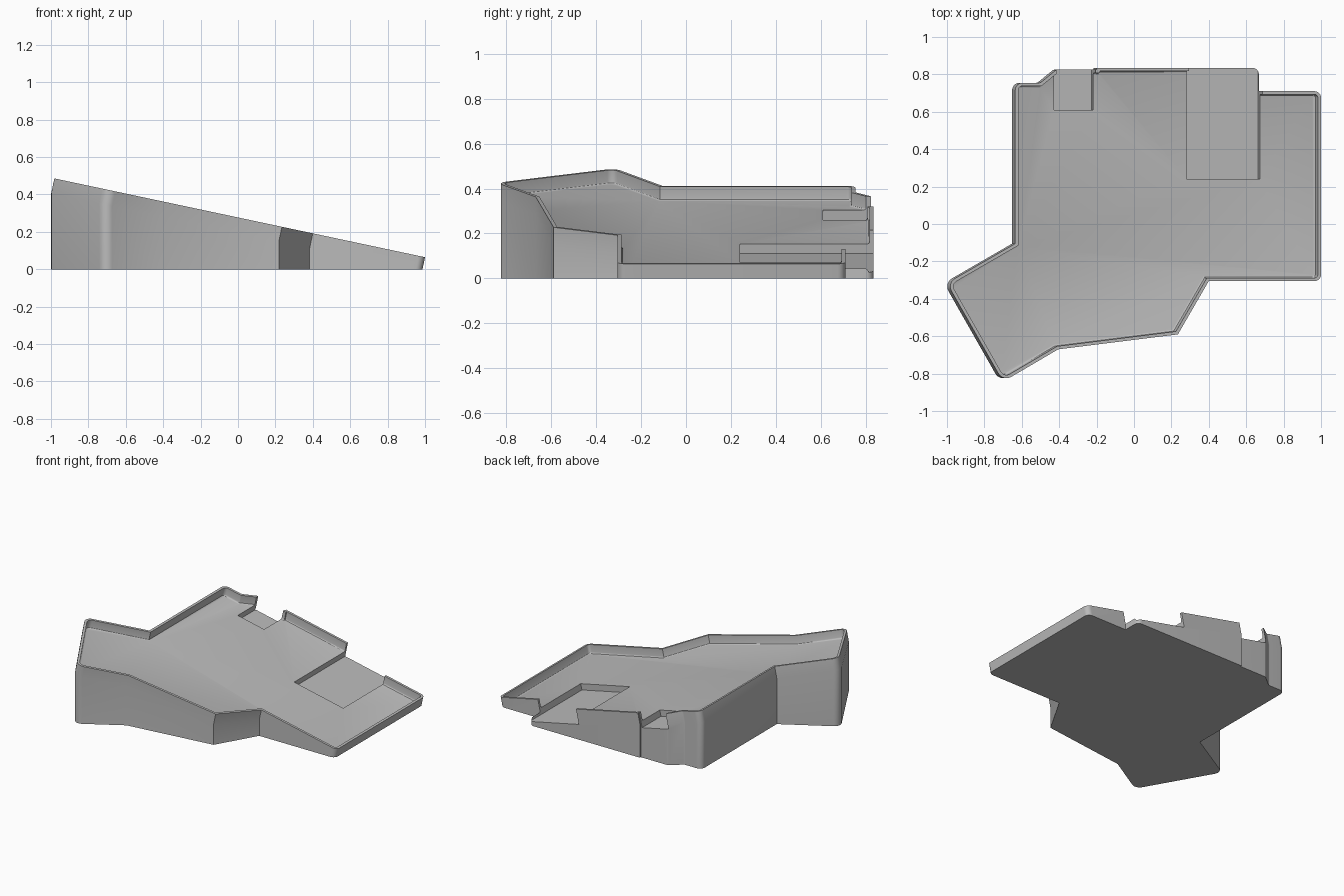
import bpy, bmesh, math
from mathutils import Vector

cube = bpy.data.objects.get("Cube")
if cube:
    bpy.data.objects.remove(cube, do_unlink=True)

TILT = math.radians(12)      # sideways slope of the tray
RIM_Z = 0.277                # rim height at the centre
TRAY = 0.08                  # height of the tilted part of the wall
FLOOR = 0.063                # depth of the tray floor
POCKET = 0.107               # depth of the pocket floors
WALL = 0.017

# Rim outline, counter-clockwise: x, y, corner radius
OUTLINE = [
    (-0.635, 0.755, 0.04), (-1.0 + 0.365, -0.105, 0), (-1.0, -0.316, 0.05),
    (-0.7, -0.843, 0.05), (-0.405, -0.67, 0), (0.235, -0.59, 0),
    (0.4, -0.305, 0), (1.0, -0.305, 0.035), (1.0, 0.71, 0.035),
    (0.684, 0.71, 0), (0.684, 0.835, 0.035), (-0.2, 0.835, 0),
    (-0.2, 0.825, 0), (-0.415, 0.825, 0.02), (-0.5, 0.755, 0.02),
]


def inset(points, d):
    """Move every side of the outline inwards by d."""
    result = []
    for i, (x, y, r) in enumerate(points):
        p = Vector((x, y))
        a = (p - Vector(points[i - 1][:2])).normalized()
        b = (Vector(points[(i + 1) % len(points)][:2]) - p).normalized()
        na, nb = Vector((-a.y, a.x)), Vector((-b.y, b.x))
        q = p + (na + nb) * d / (1 + na.dot(nb))
        result.append((q.x, q.y, max(r - d, 0.006) if r else 0))
    return result


def rounded(points, steps=8):
    """Replace corners that have a radius by arcs."""
    result = []
    for i, (x, y, r) in enumerate(points):
        p = Vector((x, y))
        if not r:
            result.append(p)
            continue
        a = (Vector(points[i - 1][:2]) - p).normalized()
        b = (Vector(points[(i + 1) % len(points)][:2]) - p).normalized()
        half = a.angle(b) / 2
        centre = p + (a + b).normalized() * r / math.sin(half)
        start = p + a * r / math.tan(half) - centre
        end = p + b * r / math.tan(half) - centre
        turn = start.angle_signed(end)
        for k in range(steps + 1):
            t = -turn * k / steps
            c, s = math.cos(t), math.sin(t)
            result.append(centre + Vector((start.x * c - start.y * s,
                                           start.x * s + start.y * c)))
    return result


def tilted(p, w):
    """Point at height w over the sloping rim plane."""
    return Vector((p.x + w * math.sin(TILT), p.y,
                   RIM_Z - p.x * math.tan(TILT) + w * math.cos(TILT)))


def loft(name, rings, cut_ground=False):
    """Closed solid through rings listed from top to bottom."""
    bm = bmesh.new()
    loops = [[bm.verts.new(v) for v in ring] for ring in rings]
    for upper, lower in zip(loops, loops[1:]):
        for i in range(len(upper)):
            bm.faces.new((upper[i - 1], lower[i - 1], lower[i], upper[i]))
    bm.faces.new(loops[0])
    bm.faces.new(loops[-1][::-1])
    if cut_ground:
        cut = bmesh.ops.bisect_plane(
            bm, geom=bm.verts[:] + bm.edges[:] + bm.faces[:],
            plane_co=(0, 0, 0), plane_no=(0, 0, 1), clear_inner=True)
        edges = [e for e in cut["geom_cut"] if isinstance(e, bmesh.types.BMEdge)]
        bmesh.ops.edgeloop_fill(bm, edges=edges)
    bmesh.ops.recalc_face_normals(bm, faces=bm.faces[:])
    mesh = bpy.data.meshes.new(name)
    bm.to_mesh(mesh)
    bm.free()
    obj = bpy.data.objects.new(name, mesh)
    bpy.context.collection.objects.link(obj)
    return obj


# Body: tilted tray wall, then straight down to the ground
rim = rounded(OUTLINE)
skirt = [tilted(p, -TRAY) for p in rim]
body = loft("tray_body", [[tilted(p, 0) for p in rim], skirt,
                          [Vector((v.x, v.y, -0.2)) for v in skirt]], True)

# Tray hollow with a small fillet around the floor
inner = inset(OUTLINE, WALL)
FILLET = 0.011
rings = [[tilted(p, 0.05) for p in rounded(inner)]]
for k in range(4):
    t = math.pi / 2 * k / 3
    shrink = FILLET * (1 - math.cos(t))
    depth = FLOOR - FILLET + FILLET * math.sin(t)
    rings.append([tilted(p, -depth)
                  for p in rounded(inset(OUTLINE, WALL + shrink))])
cutters = [loft("hollow_cutter", rings)]

# Two pockets that open through the back wall
for name, x0, x1, y0 in (("large_pocket_cutter", 0.294, 0.686, 0.24),
                         ("small_pocket_cutter", -0.415, -0.205, 0.61)):
    box = [Vector(c) for c in ((x0, y0), (x1, y0), (x1, 0.95), (x0, 0.95))]
    cutters.append(loft(name, [[tilted(p, w) for p in box]
                               for w in (0.06, -POCKET)]))

bpy.context.view_layer.objects.active = body
for cutter in cutters:
    mod = body.modifiers.new(cutter.name, "BOOLEAN")
    mod.operation = "DIFFERENCE"
    mod.solver = "EXACT"
    mod.object = cutter
    bpy.ops.object.modifier_apply(modifier=mod.name)
    bpy.data.objects.remove(cutter, do_unlink=True)

# Plain grey material
grey = bpy.data.materials.new("grey_plastic")
grey.use_nodes = True
colour = (0.5, 0.5, 0.5, 1)
grey.diffuse_color = colour
grey.node_tree.nodes["Principled BSDF"].inputs["Base Color"].default_value = colour
body.data.materials.clear()
body.data.materials.append(grey)

bpy.ops.object.select_all(action="DESELECT")
body.select_set(True)
bpy.ops.object.shade_smooth_by_angle(angle=math.radians(30))
